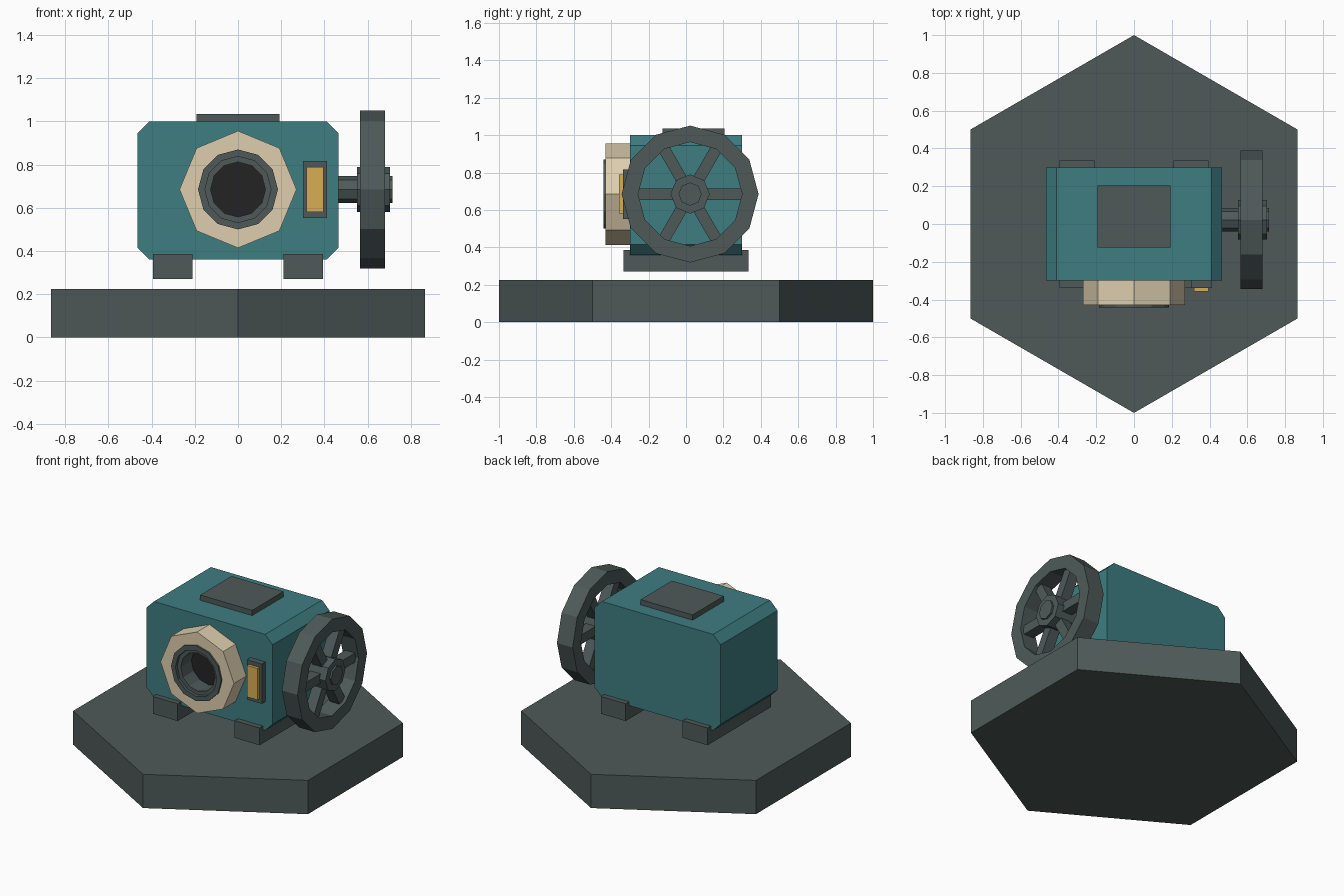
import bpy, bmesh, math
from mathutils import Matrix, Vector

if "Cube" in bpy.data.objects:
    bpy.data.objects.remove(bpy.data.objects["Cube"])


def material(name, rgb):
    m = bpy.data.materials.new(name)
    lin = [((c / 255 + 0.055) / 1.055) ** 2.4 for c in rgb]
    m.diffuse_color = (*lin, 1)
    m.use_nodes = True
    m.node_tree.nodes["Principled BSDF"].inputs["Base Color"].default_value = m.diffuse_color
    return m


IRON = material("dark iron grey", (78, 90, 89))
TEAL = material("teal paint", (62, 125, 129))
CREAM = material("cream", (222, 206, 175))
AMBER = material("amber", (216, 174, 83))
BLACK = material("bore black", (36, 36, 36))


def finish(bm, name, mat):
    bmesh.ops.remove_doubles(bm, verts=bm.verts, dist=1e-5)
    bmesh.ops.recalc_face_normals(bm, faces=bm.faces)
    me = bpy.data.meshes.new(name)
    bm.to_mesh(me)
    bm.free()
    me.materials.append(mat)
    ob = bpy.data.objects.new(name, me)
    bpy.context.collection.objects.link(ob)
    return ob


def add_box(bm, lo, hi, matrix=Matrix()):
    lo, hi = Vector(lo), Vector(hi)
    m = matrix @ Matrix.Translation((lo + hi) / 2) @ Matrix.Diagonal((*(hi - lo), 1))
    bmesh.ops.create_cube(bm, size=1, matrix=m)


def box(name, lo, hi, mat):
    bm = bmesh.new()
    add_box(bm, lo, hi)
    return finish(bm, name, mat)


def extrude(bm, loops):
    """Bridge closed loops in sequence with quads."""
    for a, b in zip(loops, loops[1:]):
        n = len(a)
        for i in range(n):
            bm.faces.new((a[i], a[(i + 1) % n], b[(i + 1) % n], b[i]))


def turned(name, axis, centre, sides, profile, mat, ring=False):
    """Faceted turned part; profile holds (radius, position along axis)."""
    bm = bmesh.new()
    loops = []
    for r, t in profile:
        loop = []
        for i in range(sides):
            a = math.tau * i / sides
            s, c = r * math.sin(a), r * math.cos(a)
            p = {"x": (t, s, c), "y": (s, t, c), "z": (s, c, t)}[axis]
            loop.append(bm.verts.new(Vector(p) + Vector(centre)))
        loops.append(loop)
    if ring:
        extrude(bm, loops + loops[:1])
    else:
        extrude(bm, loops)
        bm.faces.new(loops[0])
        bm.faces.new(loops[-1])
    return finish(bm, name, mat)


# Hexagonal plinth
turned("plinth", "z", (0, 0, 0), 6, [(1, 0), (1, 0.225)], IRON)

# Housing with chamfered long edges
bm = bmesh.new()
W, C, Z0, Z1 = 0.465, 0.055, 0.36, 1.0
outline = [(-W + C, Z0), (W - C, Z0), (W, Z0 + C), (W, Z1 - C),
           (W - C, Z1), (-W + C, Z1), (-W, Z1 - C), (-W, Z0 + C)]
ends = [[bm.verts.new((x, y, z)) for x, z in outline] for y in (-0.3, 0.3)]
extrude(bm, ends)
for e in ends:
    bm.faces.new(e)
finish(bm, "housing", TEAL)

# Feet rails and top cover plate
for side, x in (("left", -0.302), ("right", 0.302)):
    box(side + "_foot_rail", (x - 0.092, -0.335, 0.27), (x + 0.092, 0.335, 0.385), IRON)
box("top_cover", (-0.192, -0.125, 0.985), (0.192, 0.205, 1.035), IRON)

# Front port: octagonal collar, stepped liner and dark bore end
port = (0, 0, 0.685)
turned("port_collar", "y", port, 8,
       [(0.271, -0.29), (0.271, -0.43), (0.17, -0.43), (0.17, -0.29)], CREAM, True)
turned("port_liner", "y", port, 12,
       [(0.185, -0.29), (0.185, -0.442), (0.153, -0.442), (0.153, -0.422),
        (0.127, -0.422), (0.127, -0.29)], IRON, True)
turned("bore_end", "y", port, 12, [(0.13, -0.31), (0.13, -0.295)], BLACK)

# Indicator panel
box("indicator_frame", (0.302, -0.338, 0.552), (0.412, -0.29, 0.817), IRON)
box("indicator_lamp", (0.317, -0.357, 0.58), (0.395, -0.33, 0.79), AMBER)

# Flywheel on the right side
hub = (0, 0.022, 0.685)
turned("flywheel_rim", "x", hub, 12,
       [(0.366, 0.565), (0.366, 0.68), (0.278, 0.68), (0.278, 0.565)], IRON, True)
turned("flywheel_hub", "x", hub, 8, [(0.105, 0.55), (0.105, 0.703)], IRON)
turned("drive_shaft", "x", hub, 8, [(0.062, 0.45), (0.062, 0.715)], IRON)
bm = bmesh.new()
for i in range(6):
    m = Matrix.Translation(hub) @ Matrix.Rotation(math.tau * i / 6, 4, "X")
    add_box(bm, (0.587, 0.07, -0.031), (0.658, 0.285, 0.031), m)
finish(bm, "flywheel_spokes", IRON)
